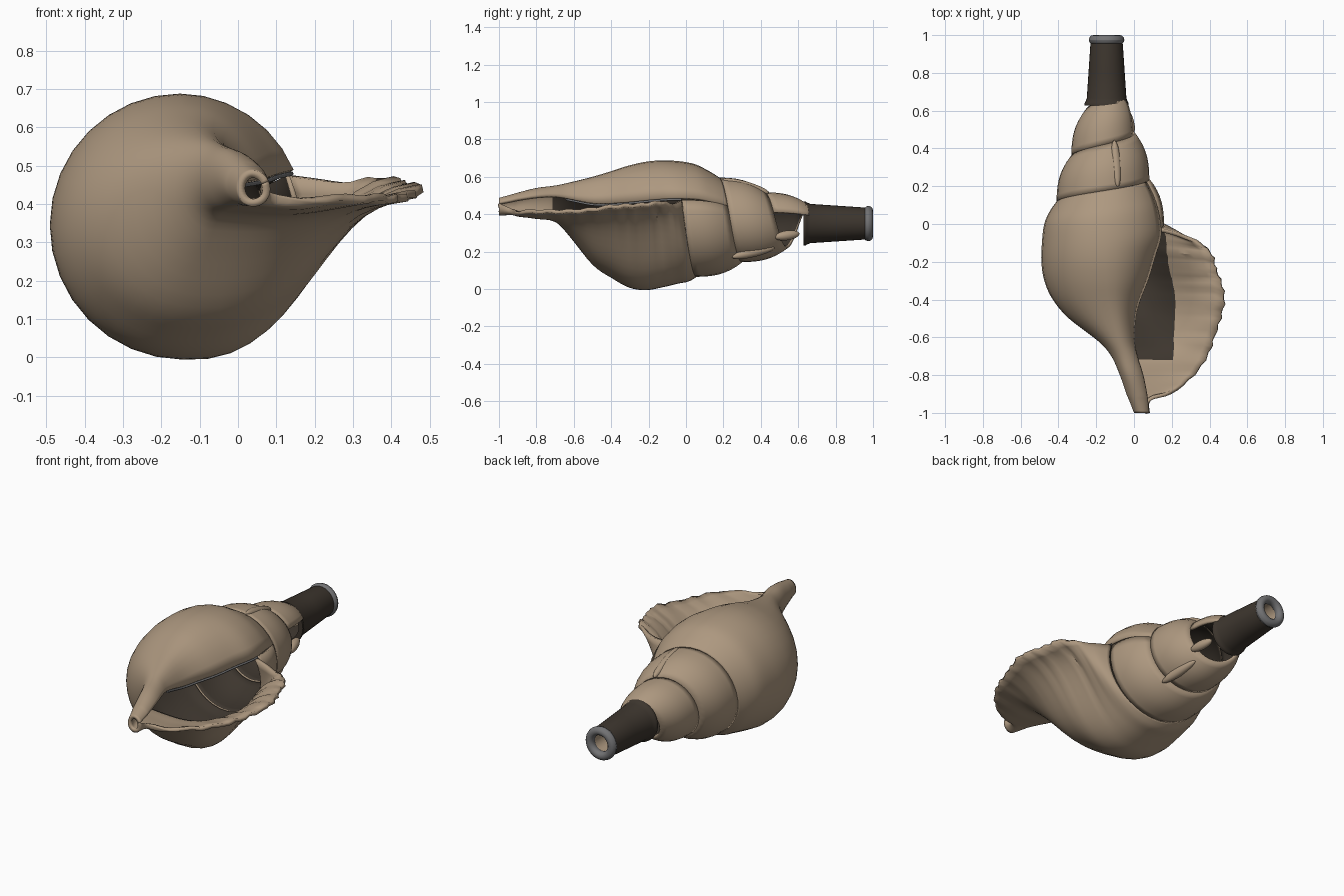
import bpy, math
from math import sin, cos, pi
from mathutils import Vector

if "Cube" in bpy.data.objects:
    bpy.data.objects.remove(bpy.data.objects["Cube"])


def material(name, rgb):
    m = bpy.data.materials.new(name)
    m.use_nodes = True
    m.diffuse_color = (*rgb, 1)
    bsdf = m.node_tree.nodes["Principled BSDF"]
    bsdf.inputs["Base Color"].default_value = (*rgb, 1)
    bsdf.inputs["Roughness"].default_value = 0.6
    return m


SHELL = material("shell_tan", (0.42, 0.315, 0.215))
DARK = material("dark_brown", (0.046, 0.036, 0.027))
GREY = material("metal_grey", (0.17, 0.17, 0.175))

AX, AZ = -0.145, 0.35      # axis of the spire
START = 0.42               # angle of the inner edge of the opening
PITCH = 0.245


def seam(a):
    return 0.24 - PITCH * a / (2 * pi)


def girth(y):
    return 0.303 - 0.32 * y


def smooth(ob, angle=40):
    bpy.ops.object.select_all(action="DESELECT")
    ob.select_set(True)
    bpy.context.view_layer.objects.active = ob
    bpy.ops.object.shade_smooth_by_angle(angle=math.radians(angle))


def grid(name, rows, mats, rule=None, thickness=0, loop=False):
    """Skin a list of equally long point rows."""
    n, m = len(rows), len(rows[0])
    faces, index = [], []
    for i in range(n if loop else n - 1):
        for j in range(m - 1):
            k = (i + 1) % n
            faces.append((i * m + j, k * m + j, k * m + j + 1, i * m + j + 1))
            index.append(rule(i, j) if rule else 0)
    me = bpy.data.meshes.new(name)
    me.from_pydata([p for r in rows for p in r], [], faces)
    for mat in mats:
        me.materials.append(mat)
    me.polygons.foreach_set("material_index", index)
    ob = bpy.data.objects.new(name, me)
    bpy.context.collection.objects.link(ob)
    smooth(ob)
    if thickness:
        s = ob.modifiers.new("wall", "SOLIDIFY")
        s.thickness, s.offset, s.material_offset = thickness, -1, 1
    return ob


def lathe(name, profile, mats, rule=None, sides=32):
    rows = [[(AX + r * cos(t), y, AZ + r * sin(t)) for y, r in profile]
            for t in (2 * pi * i / sides for i in range(sides))]
    return grid(name, rows, mats, rule, loop=True)


# Spire: a coiled strip whose edges meet at the seams
spire = []
for i in range(2 * 32 + 1):
    a = START - 4 * pi + 2 * pi * i / 32
    row = []
    for j in range(9):
        s = j / 8
        y = min(seam(a) - s * PITCH, 0.66)
        r = girth(y) + 0.026 * sin(pi * s ** 0.85)
        row.append((AX + r * cos(a), y, AZ + r * sin(a)))
    spire.append(row)
grid("spire", spire, [SHELL, DARK], thickness=0.015)

# Body stations: y, left x, centre x, inner edge x, top z, bottom z, lip x, lip z
STATIONS = [
    (.12, -.41, -.145, .097, .615, .085, .14, .475),
    (.07, -.445, -.145, .13, .65, .06, .25, .46),
    (0, -.475, -.145, .155, .685, .045, .35, .455),
    (-.1, -.487, -.145, .162, .697, .02, .415, .45),
    (-.2, -.49, -.145, .12, .69, .0, .435, .44),
    (-.3, -.475, -.14, .08, .665, .01, .465, .435),
    (-.4, -.43, -.13, .035, .63, .06, .48, .43),
    (-.5, -.345, -.11, .01, .6, .13, .46, .415),
    (-.62, -.19, -.08, .005, .57, .28, .42, .405),
    (-.7, -.12, -.05, .02, .553, .365, .39, .405),
    (-.8, -.075, -.02, .05, .54, .385, .32, .405),
    (-.9, -.04, .015, .07, .515, .395, .2, .41),
    (-.935, -.025, .022, .075, .505, .395, .085, .43),
    (-1, 0, .04, .08, .487, .393, .08, .459),
]


def refine(table, steps):
    """Catmull-Rom through the stations."""
    v = [Vector(t) for t in table]
    out = []
    for i in range(len(v) - 1):
        p0, p1, p2, p3 = v[max(i - 1, 0)], v[i], v[i + 1], v[min(i + 2, len(v) - 1)]
        for k in range(steps):
            t = k / steps
            out.append(p1 + (p2 - p0) * (t / 2)
                       + (p0 * 2 - p1 * 5 + p2 * 4 - p3) * (t * t / 2)
                       + (p1 * 3 - p0 - p2 * 3 + p3) * (t ** 3 / 2))
    return out + [v[-1]]


ARC, FLARE = 22, 14


def body_point(st, i):
    y, xl, cx, xr, zt, zb, lx, lz = st
    arc = i <= ARC
    t = i / ARC if arc else (i - ARC) / FLARE
    a = START + t * (1.5 * pi - START) if arc else 1.5 * pi + t * (pi / 2 + START)
    # the back rows follow the coiled seam
    w = max(0, (y + 0.4) / 0.52) ** 1.5
    k = 1 + w * (girth(seam(a)) / girth(0.12) - 1)
    yy = y + w * (seam(a) - 0.12)
    cz = (zt + zb) / 2
    if arc:
        rx = (xr - cx) / cos(START) if cos(a) > 0 else cx - xl
        return (cx + k * rx * cos(a), yy, cz + k * (zt - cz) * sin(a))
    # outer wall sweeps up from the bottom to the flared, wavy lip
    f = min(1, max(0, (lx - xr - 0.05) / 0.2))
    lip = Vector((lx + f * 0.006 * sin(y * 85), lz + f * 0.004 * cos(y * 60)))
    p0 = Vector((cx, cz - k * (cz - zb)))
    h = 0.72 * (cz - zb) * k
    p1 = (p0 + Vector((h, 0))).lerp(Vector((cx + 0.57 * (lx - cx), p0.y - 0.02 * f)), f)
    p2 = (lip + h * Vector((sin(START), -cos(START)))).lerp(
        Vector((cx + 0.55 * (lx - cx), lz - 0.03)), f)
    u = 1 - t
    p = p0 * u ** 3 + p1 * 3 * u * u * t + p2 * 3 * u * t * t + lip * t ** 3
    return (p.x, yy, p.y)


# Body whorl, lip and front canal in one skin; dark inside, tan inside the lip
stations = refine(STATIONS, 4)
body = [[body_point(s, i) for s in stations] for i in range(ARC + FLARE + 1)]


def inside(i, j):
    return 2 if i >= ARC + FLARE * 0.55 or stations[j][0] < -0.7 else 0


grid("body_whorl", body, [SHELL, DARK, SHELL], inside, thickness=0.02)

# Thin grey edge along the inner side of the opening
curve = bpy.data.curves.new("opening_edge", "CURVE")
curve.dimensions = "3D"
curve.bevel_depth, curve.bevel_resolution = 0.006, 1
path = [p for p in body[0] if -0.66 < p[1] < -0.02]
line = curve.splines.new("POLY")
line.points.add(len(path) - 1)
for pt, p in zip(line.points, path):
    pt.co = (p[0] - 0.006, p[1], p[2] - 0.01, 1)
curve.materials.append(GREY)
bpy.context.collection.objects.link(bpy.data.objects.new("opening_edge", curve))

# Raised ridges on the spire: angle, y, length, radius from the axis
for n, (ang, y, length, r) in enumerate(
        [(76, .32, .13, .205), (-28, .54, .07, .135), (-50, .36, .12, .2)]):
    a = math.radians(ang)
    bpy.ops.mesh.primitive_uv_sphere_add(
        segments=16, ring_count=10, location=(AX + r * cos(a), y, AZ + r * sin(a)))
    ridge = bpy.context.object
    ridge.name = f"ridge_{n + 1}"
    ridge.scale = (0.026, length, 0.026)
    inward = Vector((-0.3 * cos(a), 1, -0.3 * sin(a)))
    ridge.rotation_euler = inward.to_track_quat("Y", "Z").to_euler()
    ridge.data.materials.append(SHELL)
    smooth(ridge)

# Mouthpiece: tapered sleeve with a collar and a bore
lathe("mouthpiece",
      [(.7, .0), (.7, .045), (.97, .055), (.97, .083), (.95, .086), (.8, .096), (.665, .105),
       (.645, .113), (.64, .117), (.628, .117), (.628, .09)],
      [DARK, SHELL], lambda i, j: 1 if j < 2 else 0)

# Rounded grey rim at the blowing end
ring = [(.975 + .025 * sin(t), .07 + .024 * cos(t))
        for t in (2 * pi * k / 12 for k in range(13))]
lathe("mouth_rim", ring[::-1], [GREY])
